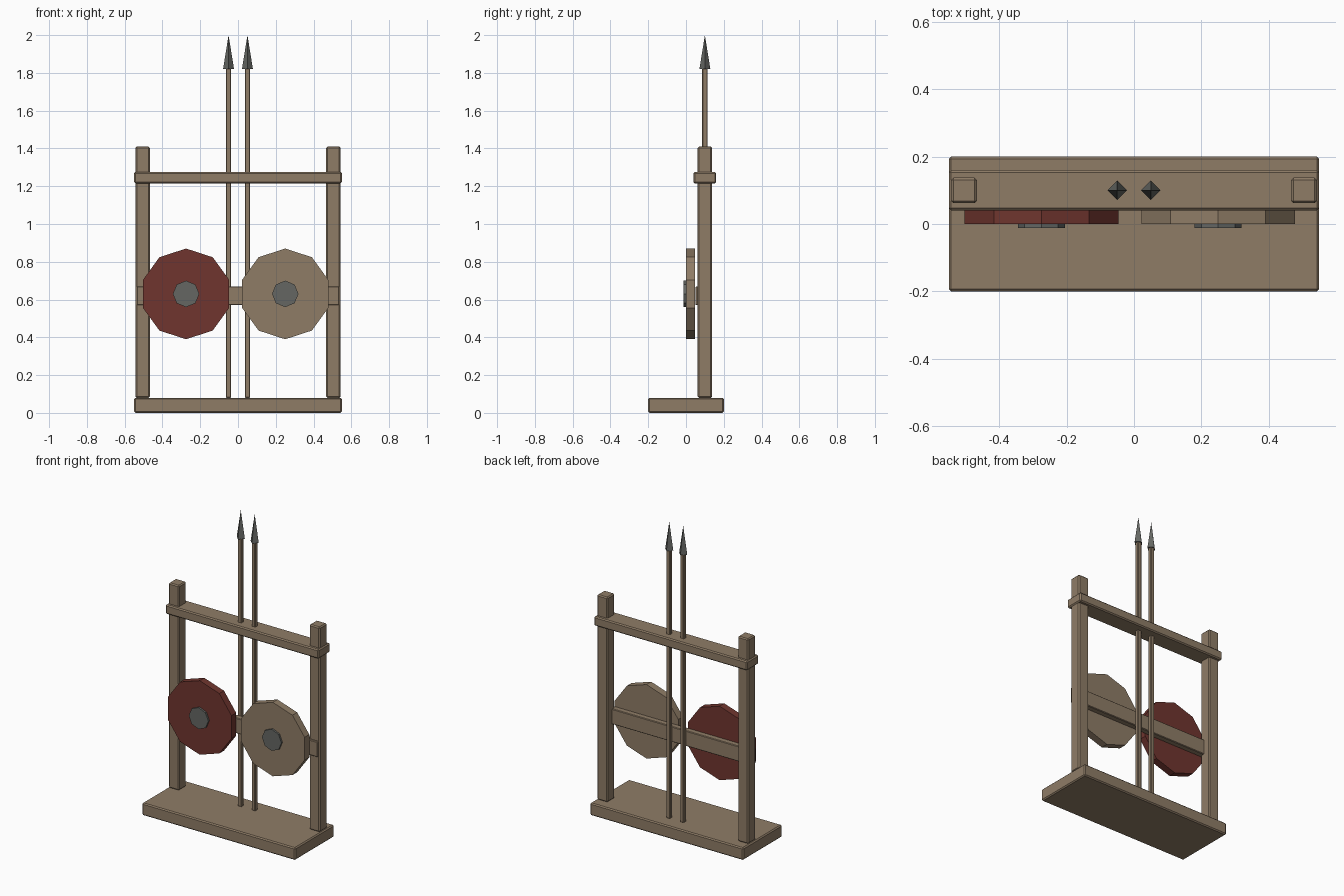
import bpy
import math
from mathutils import Matrix

default = bpy.data.objects.get("Cube")
if default:
    bpy.data.objects.remove(default, do_unlink=True)


def material(name, rgb):
    mat = bpy.data.materials.new(name)
    mat.use_nodes = True
    color = (*rgb, 1)
    mat.diffuse_color = color
    mat.node_tree.nodes["Principled BSDF"].inputs["Base Color"].default_value = color
    return mat


wood = material("wood", (0.275, 0.203, 0.134))
red = material("red_paint", (0.16, 0.036, 0.028))
iron = material("iron", (0.128, 0.134, 0.124))


def finish(name, mat):
    obj = bpy.context.object
    obj.name = name
    obj.data.materials.append(mat)
    return obj


def beam(name, low, high, bevel=0.007):
    """Chamfered wooden box between two corners."""
    size = [b - a for a, b in zip(low, high)]
    center = [(a + b) / 2 for a, b in zip(low, high)]
    bpy.ops.mesh.primitive_cube_add(size=1, location=center)
    obj = finish(name, wood)
    obj.data.transform(Matrix.Diagonal((*size, 1)))
    mod = obj.modifiers.new("chamfer", "BEVEL")
    mod.width = bevel
    mod.segments = 1


def disc(name, x, front, back, radius, sides, mat):
    """Flat polygon facing the front, with a corner at the top."""
    bpy.ops.mesh.primitive_cylinder_add(
        vertices=sides, radius=radius, depth=back - front,
        location=(x, (front + back) / 2, 0.63), rotation=(math.pi / 2, 0, 0))
    finish(name, mat)


# Frame
beam("base", (-0.55, -0.2, 0), (0.55, 0.2, 0.08))
beam("top_rail", (-0.55, 0.04, 1.215), (0.55, 0.16, 1.275))
beam("shield_rail", (-0.535, 0.05, 0.57), (0.535, 0.09, 0.67), 0.004)

# Posts and spears on each side
for side, s in (("left", 1), ("right", -1)):
    x = s * 0.505
    beam(side + "_post", (x - 0.038, 0.062, 0.08), (x + 0.038, 0.138, 1.41))
    x = s * 0.05
    beam(side + "_spear_shaft", (x - 0.014, 0.086, 0.08), (x + 0.014, 0.114, 1.825), 0.004)
    bpy.ops.mesh.primitive_cone_add(vertices=4, radius1=0.029, radius2=0,
                                    depth=0.18, location=(x, 0.1, 1.91))
    finish(side + "_spear_tip", iron)

# Ten-sided shields with iron bosses
for side, x, mat in (("left", 0.25, wood), ("right", -0.275, red)):
    disc(side + "_shield", x, 0, 0.048, 0.24, 10, mat)
    disc(side + "_shield_boss", x, -0.012, 0.01, 0.07, 8, iron)
